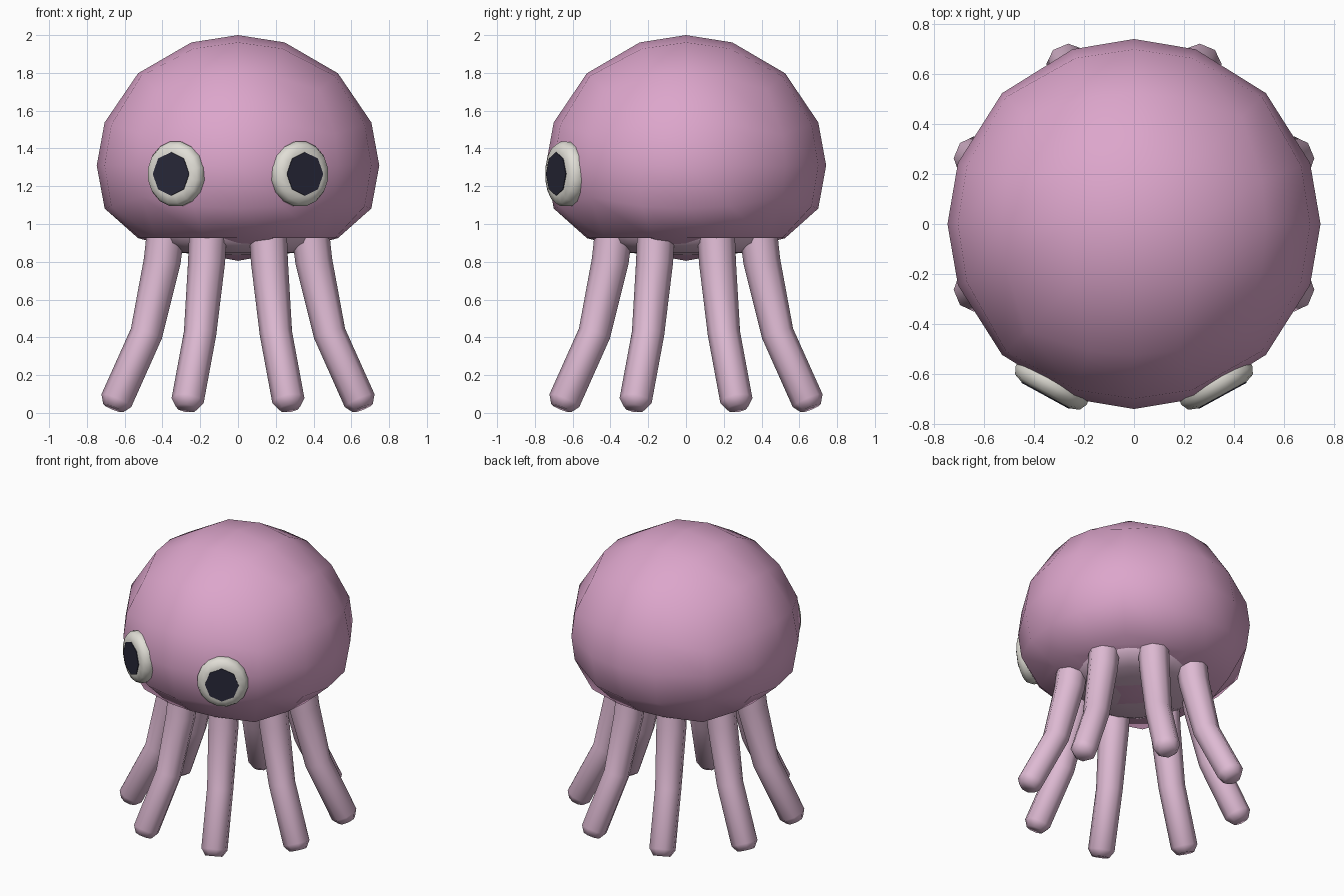
import bpy, bmesh, math
from mathutils import Vector, Matrix

if "Cube" in bpy.data.objects:
    bpy.data.objects.remove(bpy.data.objects["Cube"])


def material(name, rgb):
    m = bpy.data.materials.new(name)
    m.diffuse_color = (*rgb, 1)
    m.use_nodes = True
    m.node_tree.nodes["Principled BSDF"].inputs["Base Color"].default_value = m.diffuse_color
    return m


PINK = material("body pink", (0.72, 0.38, 0.60))
PALE = material("tentacle pale pink", (0.73, 0.49, 0.65))
WHITE = material("eye white", (0.75, 0.73, 0.67))
DARK = material("pupil dark", (0.021, 0.021, 0.04))


def finish(bm, name, mat, angle=180):
    bmesh.ops.recalc_face_normals(bm, faces=bm.faces)
    me = bpy.data.meshes.new(name)
    bm.to_mesh(me)
    bm.free()
    me.materials.append(mat)
    ob = bpy.data.objects.new(name, me)
    bpy.context.collection.objects.link(ob)
    bpy.ops.object.select_all(action='DESELECT')
    ob.select_set(True)
    bpy.context.view_layer.objects.active = ob
    bpy.ops.object.shade_smooth_by_angle(angle=math.radians(angle))
    return ob


def loft(bm, rings):
    """Skin a list of point rings and cap both ends."""
    loops = [[bm.verts.new(p) for p in ring] for ring in rings]
    n = len(loops[0])
    for a, b in zip(loops, loops[1:]):
        for i in range(n):
            j = (i + 1) % n
            bm.faces.new((a[i], a[j], b[j], b[i]))
    bm.faces.new(loops[0])
    bm.faces.new(loops[-1])


def circle(n, r, phase=0.0):
    return [(r * math.cos(math.tau * i / n + phase),
             r * math.sin(math.tau * i / n + phase)) for i in range(n)]


# Head: rounded cube with a flattened underside
bm = bmesh.new()
bmesh.ops.create_cube(bm, size=2)
bmesh.ops.subdivide_edges(bm, edges=bm.edges[:], cuts=3, use_grid_fill=True)
for v in bm.verts:
    d = Vector([c if abs(c) > 0.9 else c * 0.7 for c in v.co]).normalized()
    x, y, z = d.x * 0.748, d.y * 0.742, 1.31 + d.z * 0.69
    if z < 0.95:
        r = math.hypot(x, y)
        z = 0.805 if r < 0.1 else 0.85 if r < 0.3 else 0.925
    v.co = (x, y, z)
finish(bm, "head", PINK)

# Web joining the tentacle roots under the head
bm = bmesh.new()
loft(bm, [[(x, y, z) for x, y in circle(16, r, math.pi / 8)]
          for r, z in ((0.45, 0.94), (0.43, 0.90), (0.33, 0.85), (0.15, 0.835))])
finish(bm, "tentacle_web", PALE, 60)

# Tentacles: (distance from axis, height, thickness)
PATH = [(0.415, 0.95, 0.10), (0.435, 0.80, 0.098), (0.525, 0.42, 0.086),
        (0.697, 0.065, 0.086), (0.715, 0.025, 0.057)]


def tentacle(name, angle):
    rot = Matrix.Rotation(angle, 3, 'Z')
    pts = [Vector((r, 0, z)) for r, z, _ in PATH]
    rings = []
    for i, p in enumerate(pts):
        before = (p - pts[i - 1]).normalized() if i else Vector((0, 0, -1))
        after = (pts[i + 1] - p).normalized() if i < len(pts) - 1 else before
        t = (before + after).normalized()
        side = Vector((-t.z, 0, t.x))
        rings.append([rot @ (p + side * a + Vector((0, b, 0)))
                      for a, b in circle(8, PATH[i][2], math.pi / 8)])
    bm = bmesh.new()
    loft(bm, rings)
    finish(bm, name, PALE, 60)


for k in range(8):
    tentacle(f"tentacle_{k + 1}", math.radians(22.5 + 45 * k))

# Eyes: domed white rim with a flat pupil plate
for side, label in ((-1, "left"), (1, "right")):
    n = Vector((side * 0.48, -0.877, 0)).normalized()
    u = Vector((-n.y, n.x, 0))
    c = Vector((side * 0.333, -0.648, 1.265))

    def oval(count, r, depth, phase=0.0):
        return [c + n * depth + u * a * 0.95 + Vector((0, 0, b))
                for a, b in circle(count, r, phase)]

    bm = bmesh.new()
    loft(bm, [oval(16, r, d, math.pi / 16) for r, d in
              ((0.14, -0.08), (0.172, -0.035), (0.174, 0.0), (0.158, 0.03), (0.12, 0.043))])
    finish(bm, label + "_eye", WHITE, 60)
    bm = bmesh.new()
    loft(bm, [oval(8, 0.115, 0.040), oval(8, 0.115, 0.047)])
    finish(bm, label + "_pupil", DARK, 30)
